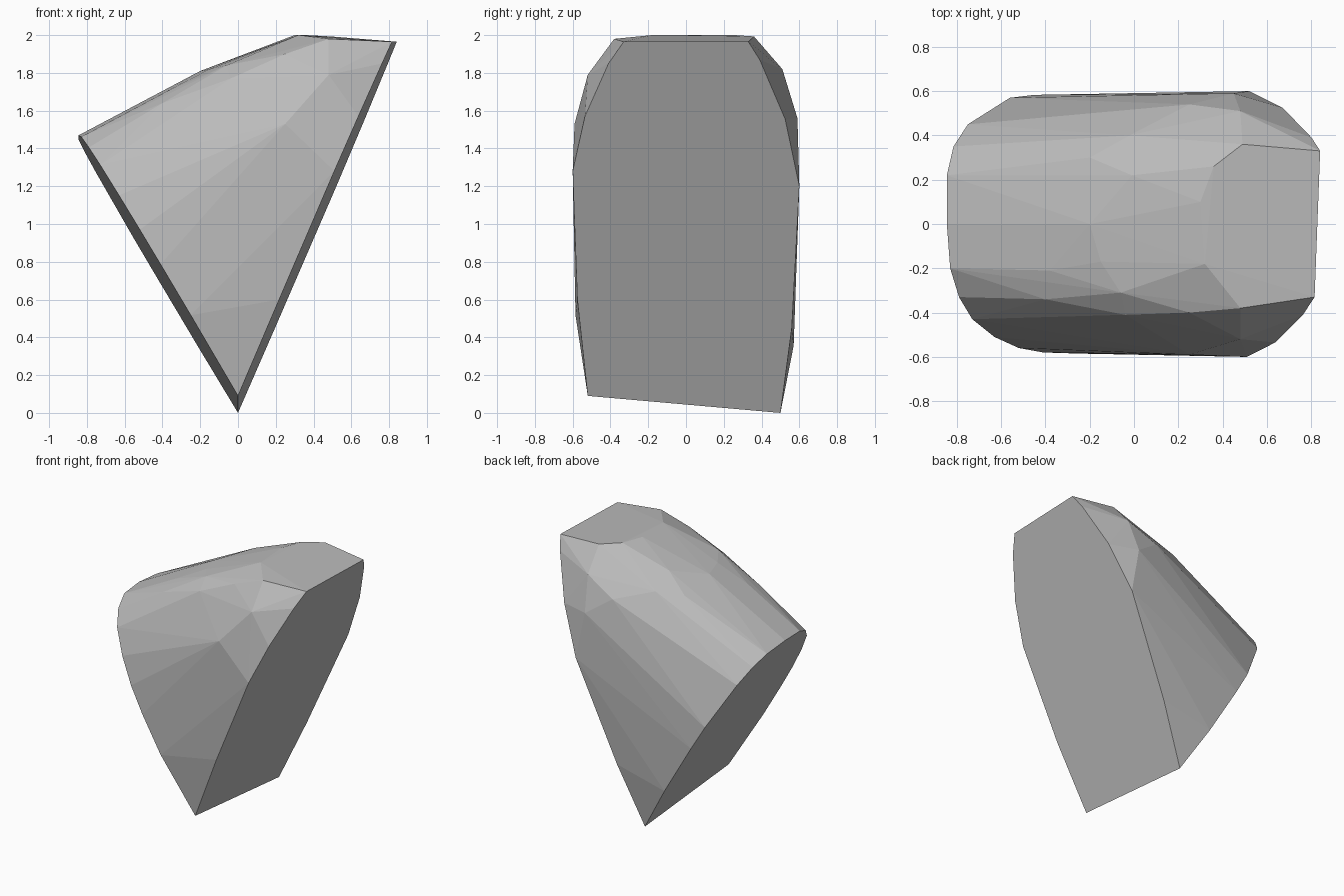
import bpy, bmesh

# Wedge chip: two flat sides meeting in a slanted bottom edge, rounded faceted shell between
RIGHT, LEFT = 0.431, 0.593  # slopes of the flat sides


def drop(y):
    return 0.088 * y - 0.044


# Outline of the right flat side, as (y, z)
right_side = [(-0.575, 0.60), (-0.60, 1.28), (-0.535, 1.57), (-0.41, 1.85), (-0.33, 1.965),
              (0.33, 1.965), (0.39, 1.87), (0.525, 1.555), (0.60, 1.20), (0.56, 0.45)]
points = [(RIGHT * (z + drop(y)), y, z) for y, z in right_side]

# Outline of the left flat side, as (x, y)
left_side = [(-0.25, -0.585), (-0.41, -0.58), (-0.52, -0.56), (-0.63, -0.51), (-0.73, -0.43),
             (-0.79, -0.33), (-0.83, -0.20), (-0.845, 0.0), (-0.845, 0.22), (-0.815, 0.35),
             (-0.75, 0.45), (-0.56, 0.57), (-0.45, 0.583), (-0.215, 0.57)]
points += [(x, y, -x / LEFT - drop(y)) for x, y in left_side]

# Slanted bottom edge
points += [(0, -0.52, 0.09), (0, 0.50, 0.0)]

# Flat top
points += [(0.30, 0.10, 2.0), (0.32, -0.18, 2.0), (0.36, 0.26, 2.0),
           (0.49, 0.36, 1.993), (0.48, -0.38, 1.98)]

# Facet corners of the rounded shell
points += [(-0.20, 0.0, 1.81), (-0.15, -0.17, 1.82), (-0.38, -0.21, 1.70), (-0.40, -0.34, 1.64),
           (-0.06, -0.31, 1.84), (-0.04, -0.41, 1.77), (0.25, -0.40, 1.90), (0.48, -0.52, 1.79),
           (0.25, -0.59, 1.53), (-0.20, 0.30, 1.755), (-0.01, 0.22, 1.87), (-0.02, 0.40, 1.78),
           (0.25, 0.54, 1.70), (0.48, 0.51, 1.82), (0.45, 0.59, 1.56)]

bm = bmesh.new()
for p in points:
    bm.verts.new(p)
hull = bmesh.ops.convex_hull(bm, input=bm.verts)
loose = {g for g in hull["geom_interior"] + hull["geom_unused"]
         if isinstance(g, bmesh.types.BMVert) and not g.link_faces}
bmesh.ops.delete(bm, geom=list(loose), context='VERTS')
bmesh.ops.dissolve_limit(bm, angle_limit=0.015, verts=bm.verts, edges=bm.edges)
bmesh.ops.recalc_face_normals(bm, faces=bm.faces)

mesh = bpy.data.meshes.new("stone_wedge")
bm.to_mesh(mesh)
bm.free()
wedge = bpy.data.objects.new("stone_wedge", mesh)
bpy.context.collection.objects.link(wedge)

# Plain grey
grey = bpy.data.materials.new("grey")
grey.diffuse_color = (0.5, 0.5, 0.5, 1)
mesh.materials.append(grey)
